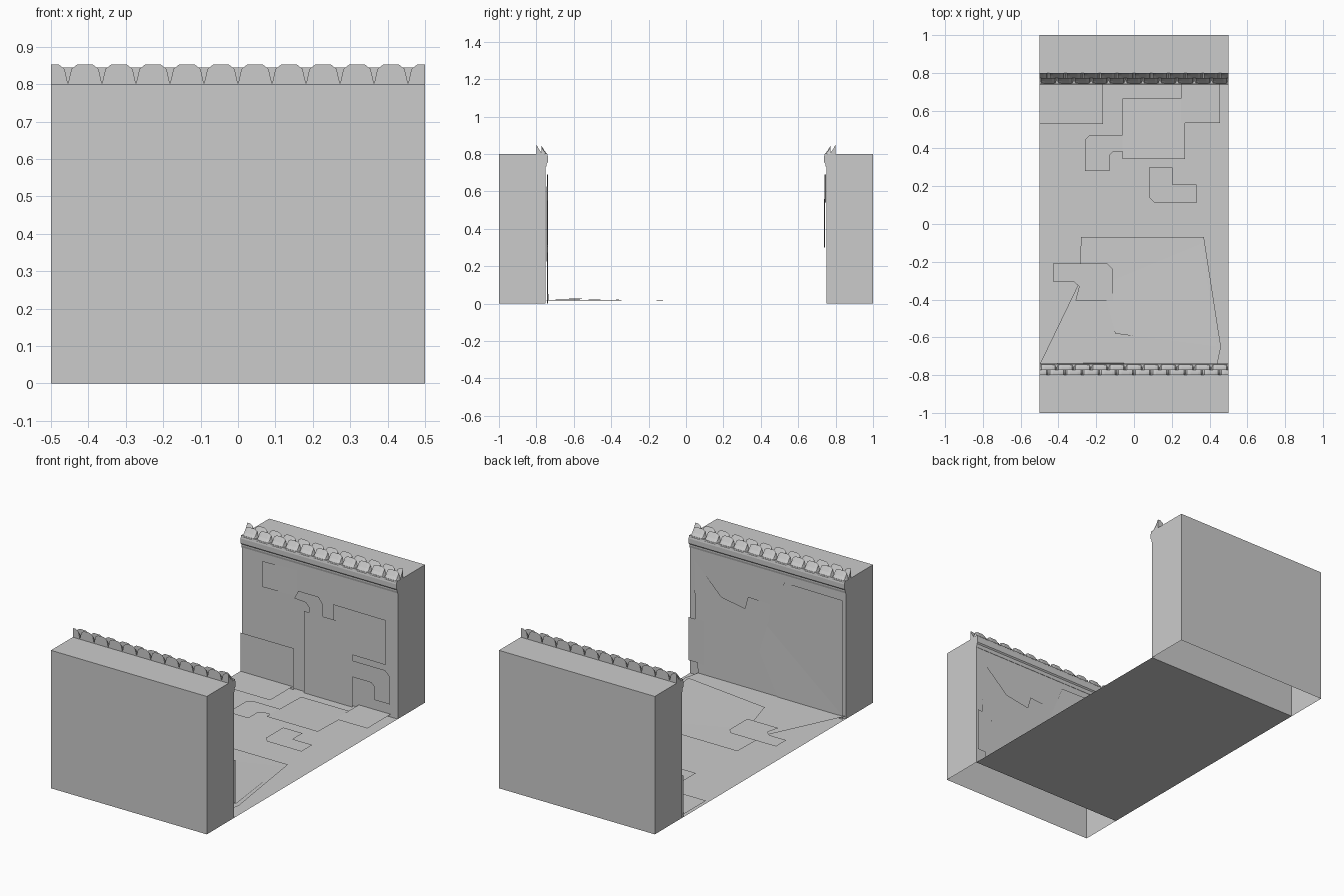
import bpy, bmesh, math
from mathutils import Matrix, Vector

if "Cube" in bpy.data.objects:
    bpy.data.objects.remove(bpy.data.objects["Cube"])

FLOOR = Matrix.Identity(4)
BACK = Matrix.Translation((0, 0.75, 0)) @ Matrix.Rotation(math.pi / 2, 4, 'X')
TURN = Matrix.Rotation(math.pi, 4, 'Z')
FRONT = TURN @ BACK          # on the front wall u runs along -x


def finish(name, bm, mat=FLOOR):
    me = bpy.data.meshes.new(name)
    bm.to_mesh(me)
    bm.free()
    me.transform(mat)
    ob = bpy.data.objects.new(name, me)
    bpy.context.collection.objects.link(ob)
    return ob


def panel(name, mat, pts, h, bevel=0.013):
    """Raised plate with sloped edges; h is one height or one per corner."""
    hs = h if isinstance(h, (list, tuple)) else [h] * len(pts)
    bm = bmesh.new()
    f = bm.faces.new([bm.verts.new((u, v, 0)) for u, v in pts])
    f.normal_update()
    if f.normal.z < 0:
        f.normal_flip()
    bmesh.ops.inset_region(bm, faces=[f], thickness=bevel, use_even_offset=True)
    for v in f.verts:
        i = min(range(len(pts)), key=lambda k: (Vector(pts[k]) - v.co.xy).length)
        v.co.z = hs[i]
    finish(name, bm, mat)


def rect(x0, x1, y0, y1):
    return [(x0, y0), (x1, y0), (x1, y1), (x0, y1)]


def extrude_x(name, prof, mat, caps=True, closed=True):
    """Sweep a (y, z) profile from x -0.5 to 0.5."""
    bm = bmesh.new()
    a = [bm.verts.new((-0.5, y, z)) for y, z in prof]
    b = [bm.verts.new((0.5, y, z)) for y, z in prof]
    n = len(prof)
    for i in range(n if closed else n - 1):
        j = (i + 1) % n
        bm.faces.new((a[i], a[j], b[j], b[i]))
    if caps:
        bm.faces.new(a[::-1])
        bm.faces.new(b)
    bmesh.ops.recalc_face_normals(bm, faces=bm.faces[:])
    finish(name, bm, mat)


def scale_row(name, mat, centres, y_back, y_front, top, drop):
    """Row of fin shaped tiles, upright behind and sloping to the trench."""
    p = 1 / 11
    shape = [(-.5, 0), (-.4, .76), (-.22, 1), (.22, 1), (.4, .76), (.5, 0)]
    cx = lambda x: max(-0.5, min(0.5, x))
    bm = bmesh.new()
    for c in centres:
        rings = []
        for y, s, z0 in ((y_back, 1, 0.8), ((y_back + y_front) / 2, 0.5, 0.8 - drop / 2),
                         (y_front, 0.15, 0.8 - drop)):
            rings.append([bm.verts.new((cx(c + u * p), y, z0 + t * top * s)) for u, t in shape])
        for a, b in zip(rings, rings[1:]):
            for i in range(6):
                j = (i + 1) % 6
                bm.faces.new((a[i], a[j], b[j], b[i]))
        bm.faces.new(rings[0][::-1])
        bm.faces.new(rings[-1])
    bmesh.ops.recalc_face_normals(bm, faces=bm.faces[:])
    finish(name, bm, mat)


# Floor sheet
bm = bmesh.new()
bm.faces.new([bm.verts.new((x, y, 0)) for x, y in rect(-.5, .5, -.75, .75)])
finish("floor", bm)

# Side blocks (open below), cornice trim and two rows of scales
for side, m in (("back", FLOOR), ("front", TURN)):
    bm = bmesh.new()
    bmesh.ops.create_cube(bm, size=1, matrix=Matrix.Translation((0, .875, .4)) @ Matrix.Diagonal((1, .25, .8, 1)))
    bmesh.ops.delete(bm, geom=[f for f in bm.faces if f.normal.z < -.5], context='FACES_ONLY')
    finish(side + "_block", bm, m)
    extrude_x(side + "_cornice", [(.755, .73), (.748, .73), (.745, .742), (.745, .75), (.738, .757),
                                  (.738, .785), (.742, .802), (.755, .802)], m)
    scale_row(side + "_rear_scales", m, [-.5 + i / 11 for i in range(12)], .80, .773, .053, 0)
    scale_row(side + "_fore_scales", m, [-.5 + (i + .5) / 11 for i in range(11)], .773, .740, .045, .01)

# Floor plates, back half
panel("floor_plate_left", FLOOR, rect(-.5, -.165, .53, .75), .016)
panel("floor_plate_middle", FLOOR, rect(-.06, .27, .345, .665), [.02, .02, .012, .012], .02)
panel("floor_plate_right", FLOOR, rect(.25, .455, .535, .75), .016)
panel("floor_hook", FLOOR, [(-.26, .28), (-.13, .28), (-.13, .365), (-.11, .385), (-.05, .385),
                            (-.05, .47), (-.235, .47), (-.26, .445)], .016)
panel("floor_elbow", FLOOR, [(.08, .30), (.205, .30), (.205, .21), (.33, .21), (.33, .11),
                             (.11, .11), (.08, .14)], .011)

# Floor slabs, front half
panel("floor_slab_large", FLOOR, [(-.5, -.745), (-.29, -.31), (-.28, -.07), (.37, -.07),
                                  (.46, -.65), (.44, -.745)], [.018, .018, .015, .015, .022, .02], .018)
panel("floor_slab_ridge", FLOOR, [(-.17, -.32), (-.1, -.58), (.44, -.65), (.36, -.1)],
      [.02, .027, .026, .016], .02)
panel("floor_slab_hook", FLOOR, [(-.43, -.21), (-.14, -.21), (-.11, -.24), (-.11, -.405),
                                 (-.31, -.405), (-.29, -.33), (-.32, -.305), (-.43, -.305)], .029)

# Back wall plates
panel("back_window_plate", BACK, rect(-.36, -.15, .54, .69), [.01, .001, .001, .01])
panel("back_low_plate", BACK, rect(-.5, -.155, 0, .24), .014)
panel("back_door_plate", BACK, rect(-.09, .22, 0, .475), .015)
panel("back_right_plate", BACK, rect(.09, .43, .30, .56), [.008, .012, .012, .008], .02)
panel("back_hook", BACK, [(-.155, .53), (-.08, .525), (-.06, .5), (-.06, .46), (.03, .46),
                          (.03, .54), (0, .58), (-.13, .58)], .012)
panel("back_elbow", BACK, [(.21, .27), (.43, .27), (.46, .24), (.46, .08), (.36, .08),
                           (.36, .155), (.34, .175), (.21, .175)], .015)

# Front wall slabs (u is -x)
panel("front_slab_tall", FRONT, [(.11, .69), (.486, .69), (.486, 0), (.1, 0), (0, .41)],
      [.006, .012, .012, .008, .004], .018)
panel("front_slab_low", FRONT, [(0, .41), (.48, .03), (.44, 0), (.08, 0), (-.05, .25)],
      [.006, .014, .014, .014, .008], .015)
panel("front_slab_broken", FRONT, [(-.47, .67), (-.29, .5), (-.14, .475), (-.12, .547), (.02, .54),
                                   (0, .3), (.08, 0), (-.44, 0), (-.46, .3)],
      [.004, .01, .01, .01, .003, .004, .01, .01, .008], .014)
panel("front_edge_plate", FRONT, rect(-.5, -.4, .08, .33), .013)
